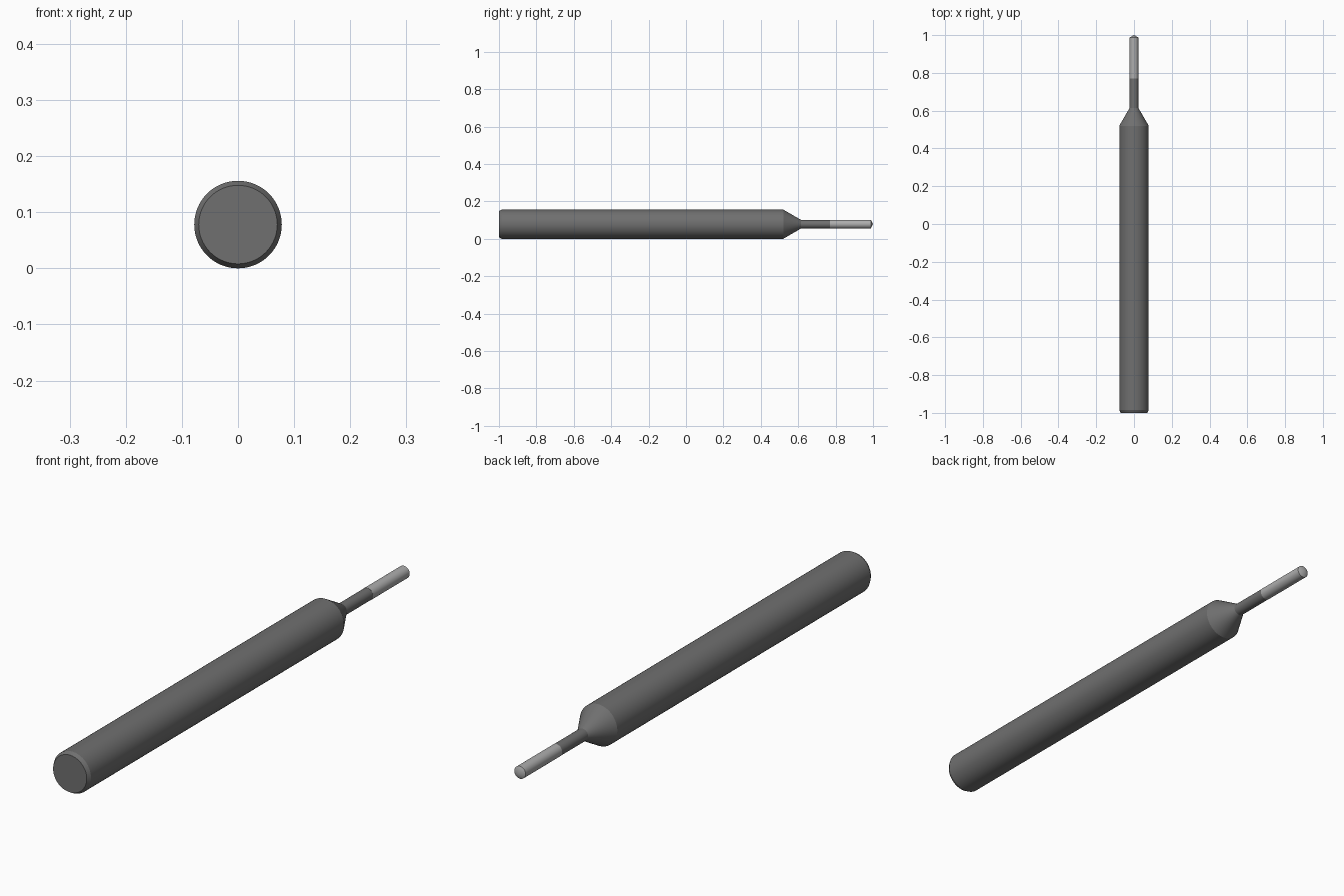
import bpy, bmesh, math

if "Cube" in bpy.data.objects:
    bpy.data.objects.remove(bpy.data.objects["Cube"])

R = 0.078      # shank radius, also the height of the axis
SIDES = 64


def material(name, value):
    m = bpy.data.materials.new(name)
    m.diffuse_color = (value, value, value, 1)
    m.use_nodes = True
    m.node_tree.nodes["Principled BSDF"].inputs["Base Color"].default_value = m.diffuse_color
    return m


def lathe(name, profile, mat):
    """Spin (radius, y) points around the y axis at height R."""
    bm = bmesh.new()
    verts = [bm.verts.new((r, y, 0)) for r, y in profile]
    edges = [bm.edges.new(pair) for pair in zip(verts, verts[1:])]
    bmesh.ops.spin(bm, geom=verts + edges, cent=(0, 0, 0), axis=(0, 1, 0),
                   angle=math.tau, steps=SIDES, use_duplicate=False)
    bmesh.ops.remove_doubles(bm, verts=bm.verts, dist=1e-5)
    bmesh.ops.recalc_face_normals(bm, faces=bm.faces)
    mesh = bpy.data.meshes.new(name)
    bm.to_mesh(mesh)
    bm.free()
    mesh.materials.append(mat)
    obj = bpy.data.objects.new(name, mesh)
    obj.location.z = R
    bpy.context.collection.objects.link(obj)
    bpy.ops.object.select_all(action='DESELECT')
    obj.select_set(True)
    bpy.context.view_layer.objects.active = obj
    bpy.ops.object.shade_smooth_by_angle(angle=math.radians(20))
    return obj


dark = material("dark_steel", 0.16)
light = material("bright_steel", 0.42)

# Shank with chamfered rear end, tapered shoulder and thin neck
lathe("shank", [(0, -1), (0.07, -1), (R, -0.986), (R, 0.52),
                (0.023, 0.615), (0.023, 0.77), (0, 0.77)], dark)

# Cutting end with shallow conical point
lathe("cutting_tip", [(0, 0.77), (0.0235, 0.77), (0.0235, 0.988), (0, 1.0)], light)
